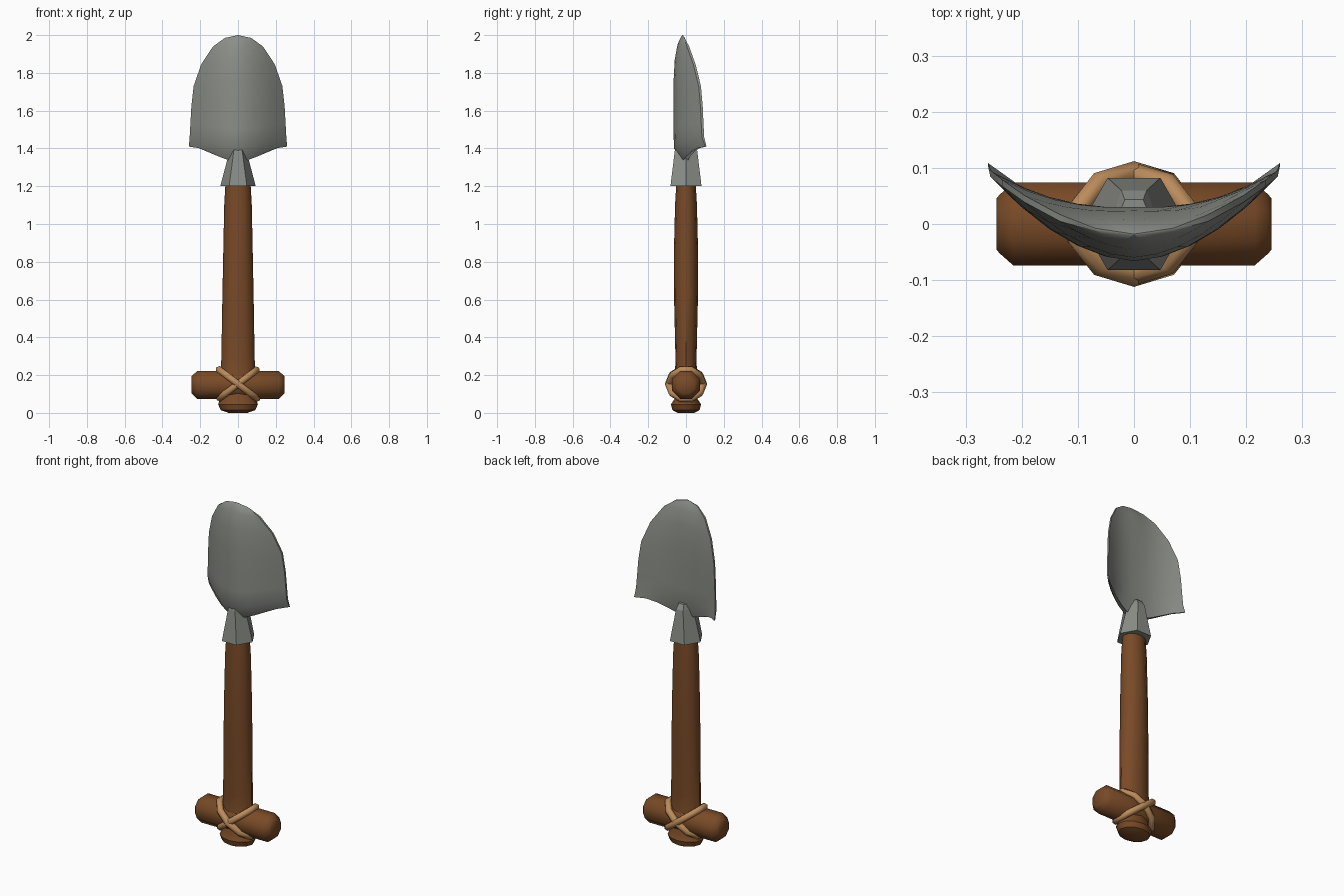
import bpy, bmesh, math
from mathutils import Vector

if "Cube" in bpy.data.objects:
    bpy.data.objects.remove(bpy.data.objects["Cube"])


def material(name, rgb):
    m = bpy.data.materials.new(name)
    m.diffuse_color = (*rgb, 1)
    m.use_nodes = True
    m.node_tree.nodes["Principled BSDF"].inputs["Base Color"].default_value = m.diffuse_color
    return m


STEEL = material("grey steel", (0.26, 0.27, 0.245))
WOOD = material("brown wood", (0.19, 0.068, 0.02))
ROPE = material("tan rope", (0.5, 0.26, 0.105))


def loft(name, rings, mat, caps=True, closed=False, smooth=40):
    """Skin a list of equally sized closed rings of points."""
    bm = bmesh.new()
    rows = [[bm.verts.new(p) for p in r] for r in rings]
    n = len(rows[0])
    pairs = list(zip(rows, rows[1:])) + ([(rows[-1], rows[0])] if closed else [])
    for a, b in pairs:
        for i in range(n):
            j = (i + 1) % n
            bm.faces.new((a[i], a[j], b[j], b[i]))
    if caps and not closed:
        bm.faces.new(rows[0])
        bm.faces.new(rows[-1])
    bmesh.ops.remove_doubles(bm, verts=bm.verts, dist=0.0003)
    bmesh.ops.recalc_face_normals(bm, faces=bm.faces)
    me = bpy.data.meshes.new(name)
    bm.to_mesh(me)
    bm.free()
    me.materials.append(mat)
    ob = bpy.data.objects.new(name, me)
    bpy.context.collection.objects.link(ob)
    if smooth:
        bpy.context.view_layer.objects.active = ob
        ob.select_set(True)
        bpy.ops.object.shade_smooth_by_angle(angle=math.radians(smooth))
        ob.select_set(False)
    return ob


def ellipse(n, rx, ry, turn=0.0):
    return [(rx * math.cos(2 * math.pi * (i + turn) / n),
             ry * math.sin(2 * math.pi * (i + turn) / n)) for i in range(n)]


# Handle shaft: oval, slightly swollen, flared foot
shaft = [(0.0, .05, .045), (.015, .092, .072), (.045, .105, .08), (.075, .095, .06),
         (.3, .088, .056), (.6, .083, .063), (.85, .078, .064), (1.1, .073, .058), (1.24, .065, .05)]
loft("handle_shaft", [[(x, y, z) for x, y in ellipse(12, rx, ry)] for z, rx, ry in shaft], WOOD)

# Cross grip: octagonal bar with rounded ends
grip = [(-.245, .05), (-.238, .058), (-.215, .08), (0, .08), (.215, .08), (.238, .058), (.245, .05)]
loft("cross_grip", [[(x, y, z + .148) for y, z in ellipse(8, r, r, .5)] for x, r in grip], WOOD, smooth=50)

# Rope lashing: two tilted loops that cross at front and back
for side, name in ((1, "rope_loop_left"), (-1, "rope_loop_right")):
    rings = []
    axis = Vector((side * .105, 0, -.08))
    normal = axis.cross(Vector((0, 1, 0))).normalized()
    grow = 1.0 if side == 1 else 0.97
    for i in range(10):
        t = 2 * math.pi * (i + .5) / 10
        out = axis.normalized() * math.cos(t) + Vector((0, math.sin(t), 0))
        c = Vector((0, 0, .153)) + grow * (axis * math.cos(t) + Vector((0, .092 * math.sin(t), 0)))
        rings.append([c + out * a + normal * b for a, b in ellipse(6, .02, .02)])
    loft(name, rings, ROPE, closed=True, smooth=70)

# Socket: faceted six-sided ferrule
socket = [(1.2, .094, .095), (1.385, .045, .069), (1.415, .033, .05)]
loft("socket", [[(x, y, z) for x, y in ellipse(6, rx, ry)] for z, rx, ry in socket], STEEL, smooth=0)

# Blade: curved scoop, thick along the middle and thin at the rim
# rows: half width, height at the side, height at the centre, thickness factor
blade = [(.26, 1.41, 1.33, .25), (.256, 1.46, 1.40, .95), (.252, 1.53, 1.50, 1), (.247, 1.62, 1.62, 1),
         (.235, 1.73, 1.75, 1), (.195, 1.845, 1.87, .85), (.132, 1.94, 1.95, .5),
         (.07, 1.985, 1.987, .2), (.001, 2.0, 2.0, .02)]
STEPS = 10
rings = []
for w, zs, zc, k in blade:
    front, back = [], []
    for i in range(STEPS + 1):
        u = 2 * i / STEPS - 1
        a = abs(u)
        x = u * w
        z = zc + (zs - zc) * a * a * (3 - 2 * a)
        mid = -.018 + 1.65 * x * x
        if zc < 1.4:
            mid += .012
        half = k * .042 * (1 - a ** 1.5) + .006 * min(1, k * 2)
        front.append((x, mid - half, z))
        back.append((x, mid + half, z))
    rings.append(front + back[::-1])
loft("blade", rings, STEEL, smooth=45)
